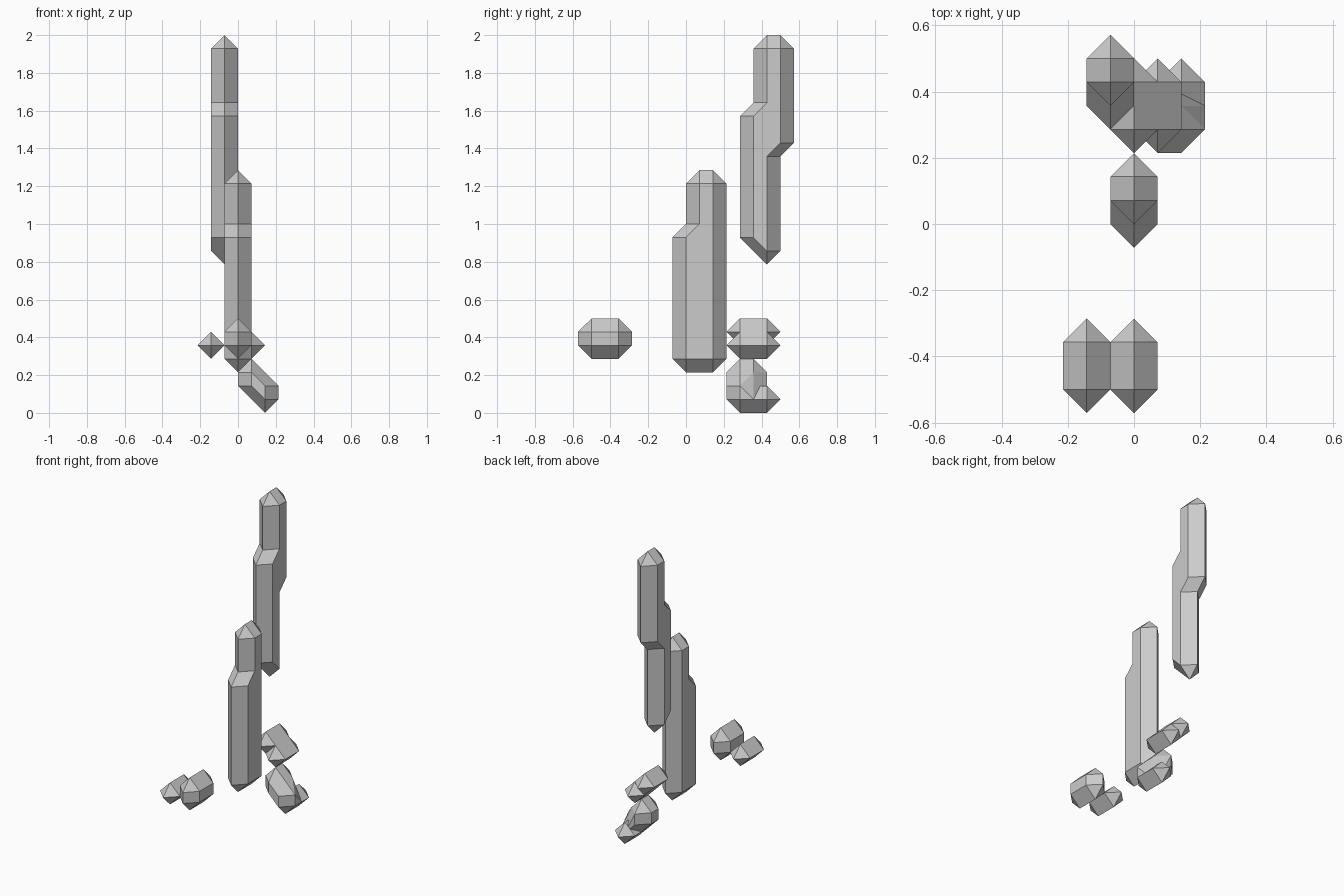
import bpy
import bmesh
from mathutils import Vector

U = 2 / 28  # grid step; every bevel is one step wide
STEPS = [(1, 0), (0, 1), (-1, 0), (0, -1)]  # outward y, z directions, counter-clockwise

cube = bpy.data.objects.get("Cube")
if cube:
    bpy.data.objects.remove(cube, do_unlink=True)

stone = bpy.data.materials.new("grey_stone")
stone.use_nodes = True
stone.diffuse_color = (0.6, 0.6, 0.6, 1)
stone.node_tree.nodes["Principled BSDF"].inputs["Base Color"].default_value = (0.6, 0.6, 0.6, 1)


def finish(name, bm):
    bmesh.ops.recalc_face_normals(bm, faces=bm.faces)
    mesh = bpy.data.meshes.new(name)
    bm.to_mesh(mesh)
    bm.free()
    mesh.materials.append(stone)
    obj = bpy.data.objects.new(name, mesh)
    bpy.context.collection.objects.link(obj)


def shard(name, points):
    """Convex crystal: hull of an octahedron around each core point."""
    bm = bmesh.new()
    spots = set()
    for x, y, z in points:
        for d in (-1, 1):
            spots |= {(x + d, y, z), (x, y + d, z), (x, y, z + d)}
    for s in sorted(spots):
        bm.verts.new(Vector(s) * U)
    res = bmesh.ops.convex_hull(bm, input=bm.verts)
    inner = {g for g in res["geom_interior"] + res["geom_unused"]
             if isinstance(g, bmesh.types.BMVert)}
    bmesh.ops.delete(bm, geom=list(inner), context="VERTS")
    bmesh.ops.dissolve_limit(bm, angle_limit=0.01, verts=bm.verts, edges=bm.edges)
    finish(name, bm)


def edge_side(a, b):
    """Index of the outward direction of a core edge; slanted edges face sideways."""
    dy, dz = b[0] - a[0], b[1] - a[1]
    if dz:
        return 0 if dz > 0 else 2
    return 3 if dy > 0 else 1


def pillar(name, x, core):
    """Upright slab: flat core profile on both sides, bevelled out to a middle ridge."""
    bm = bmesh.new()
    n = len(core)
    sides = [edge_side(core[i], core[(i + 1) % n]) for i in range(n)]
    rim = []
    for i, (y, z) in enumerate(core):
        first = sides[i - 1]
        turns = (sides[i] - first) % 4
        rim.append([])
        for k in range(turns + 1):
            dy, dz = STEPS[(first + k) % 4]
            rim[i].append(bm.verts.new(Vector((x, y + dy, z + dz)) * U))
    for face_x in (x - 1, x + 1):
        flat = [bm.verts.new(Vector((face_x, y, z)) * U) for y, z in core]
        bm.faces.new(flat)
        for i in range(n):
            j = (i + 1) % n
            for a, b in zip(rim[i], rim[i][1:]):
                bm.faces.new((flat[i], a, b))
            bm.faces.new((flat[i], rim[i][-1], rim[j][0], flat[j]))
    finish(name, bm)


# Two tall stepped pillars
pillar("middle_pillar", 0, [(0, 4), (2, 4), (2, 17), (1, 17), (1, 14), (0, 13)])
pillar("rear_pillar", -1, [(5, 13), (6, 12), (6, 19), (7, 20),
                           (7, 27), (6, 27), (6, 23), (5, 22)])

# Small lying crystals
shard("front_small_shard", [(-2, -7, 5), (-2, -5, 5)])
pillar("front_large_shard", 0, [(-7, 5), (-5, 5), (-5, 6), (-7, 6)])
shard("rear_upper_shard", [(0, 4, 6), (0, 6, 6)])
shard("rear_lower_shard", [(1, 4, 5), (1, 6, 5)])

# Leaning crystal at the base with its short spur
shard("base_shard", [(1, y, z) for y in (4, 5) for z in (2, 3)]
      + [(2, 4, 1), (2, 4, 2), (2, 5, 1)])
shard("base_spur", [(2, 5, 1), (2, 6, 1)])
